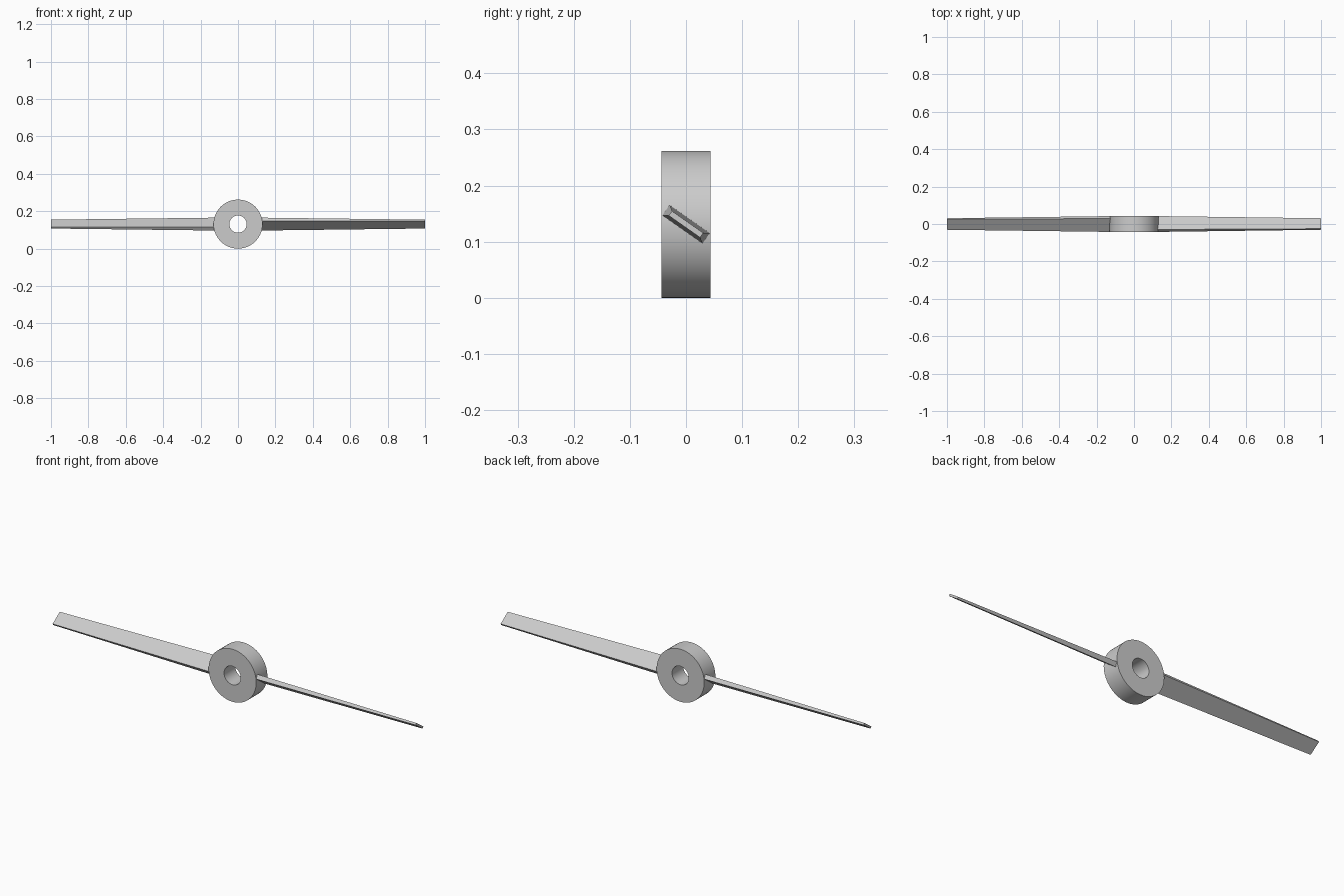
import bpy, bmesh
from math import sin, cos, pi, radians
from mathutils import Matrix, Vector

if "Cube" in bpy.data.objects:
    bpy.data.objects.remove(bpy.data.objects["Cube"])

HUB_R, HOLE_R, HALF_DEPTH = 0.131, 0.046, 0.044
CENTRE = Vector((0, 0, HUB_R))
PITCH = radians(35)


def add_object(name, bm):
    bmesh.ops.recalc_face_normals(bm, faces=bm.faces)
    mesh = bpy.data.meshes.new(name)
    bm.to_mesh(mesh)
    bm.free()
    ob = bpy.data.objects.new(name, mesh)
    ob.location = CENTRE
    bpy.context.collection.objects.link(ob)
    return ob


def bridge(bm, rings, closed):
    pairs = list(zip(rings, rings[1:]))
    if closed:
        pairs.append((rings[-1], rings[0]))
    for a, b in pairs:
        n = len(a)
        for i in range(n):
            bm.faces.new((a[i], a[(i + 1) % n], b[(i + 1) % n], b[i]))


# Hub: thick ring around the y axis with a shaft hole
bm = bmesh.new()
profile = [(HUB_R, -HALF_DEPTH), (HUB_R, HALF_DEPTH),
           (HOLE_R, HALF_DEPTH), (HOLE_R, -HALF_DEPTH)]
N = 64
rings = [[bm.verts.new((r * cos(2 * pi * i / N), y, r * sin(2 * pi * i / N)))
          for r, y in profile] for i in range(N)]
bridge(bm, rings, True)
hub = add_object("hub", bm)
bpy.context.view_layer.objects.active = hub
hub.select_set(True)
bpy.ops.object.shade_smooth_by_angle(angle=radians(30))


# Blades: pitched, tapering bars, the second turned half way round the shaft
def blade(name, turn):
    bm = bmesh.new()
    rings = []
    for x, chord, thick in ((0.1, 0.088, 0.023), (1.0, 0.068, 0.010)):
        ring = []
        for u, v in ((-1, -1), (1, -1), (1, 1), (-1, 1)):
            c, t = u * chord / 2, v * thick / 2
            ring.append(bm.verts.new((x, c * cos(PITCH) + t * sin(PITCH),
                                      -c * sin(PITCH) + t * cos(PITCH))))
        rings.append(ring)
    bridge(bm, rings, False)
    for ring in rings:
        bm.faces.new(ring)
    bm.transform(Matrix.Rotation(turn, 4, 'Y'))
    return add_object(name, bm)


blade("right_blade", 0)
blade("left_blade", pi)
